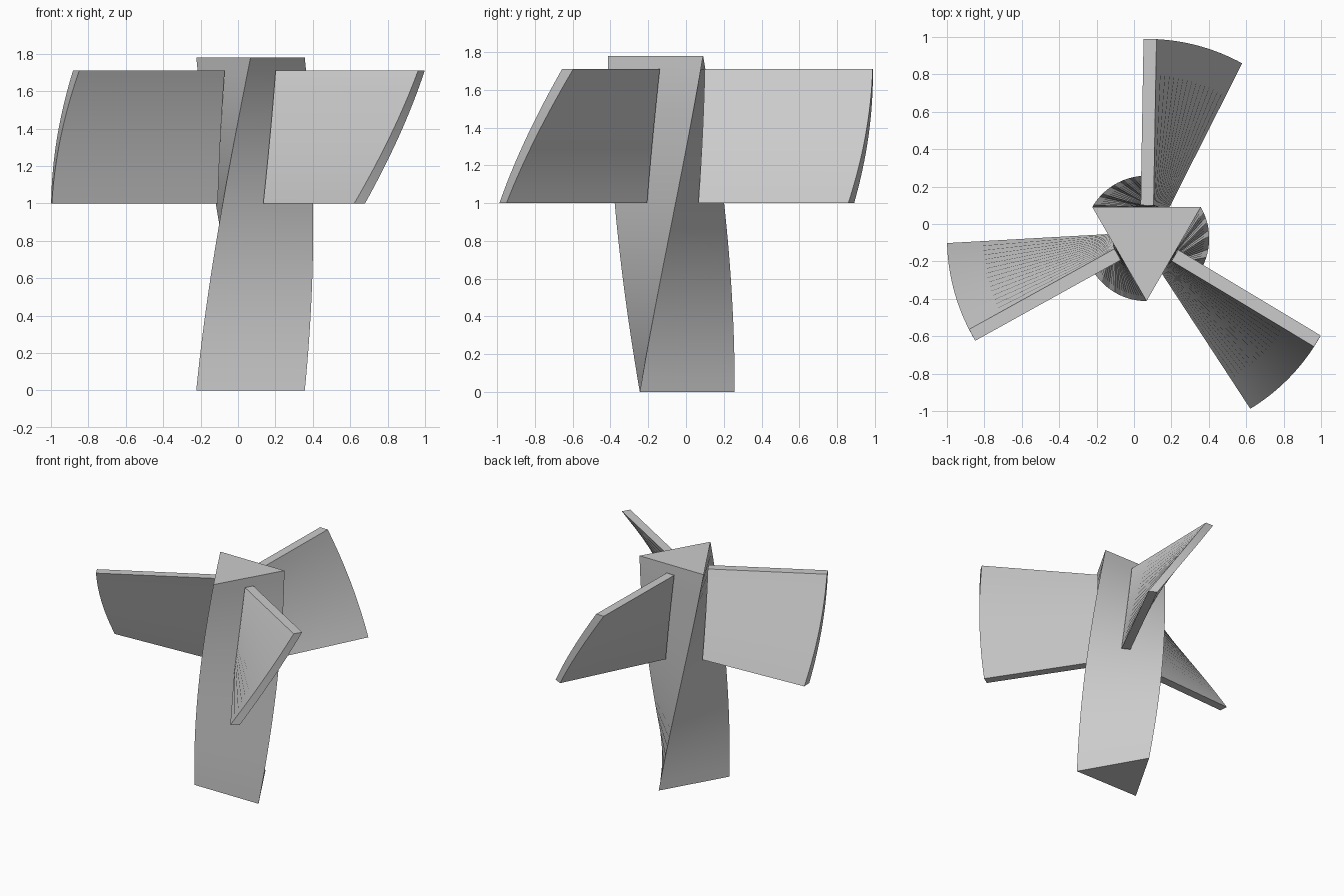
import bpy
import bmesh
from math import cos, sin, radians
from mathutils import Matrix, Vector

if "Cube" in bpy.data.objects:
    bpy.data.objects.remove(bpy.data.objects["Cube"])

AXIS = Vector((0.067, -0.077, 0))   # vertical axis everything twists around
HEIGHT = 1.78

grey = bpy.data.materials.new("light grey")
grey.use_nodes = True
colour = (0.6, 0.6, 0.6, 1)
grey.diffuse_color = colour
grey.node_tree.nodes["Principled BSDF"].inputs["Base Color"].default_value = colour


def twisted_prism(name, profile, z0, z1, angle0, angle1, steps):
    """Extrude a counter-clockwise profile upwards while turning it about the axis."""
    bm = bmesh.new()
    rings = []
    for i in range(steps + 1):
        t = i / steps
        turn = Matrix.Rotation(radians(angle0 + (angle1 - angle0) * t), 3, "Z")
        z = z0 + (z1 - z0) * t
        rings.append([bm.verts.new(AXIS + turn @ Vector((x, y, 0)) + Vector((0, 0, z)))
                      for x, y in profile])
    n = len(profile)
    for low, high in zip(rings, rings[1:]):
        for k in range(n):
            j = (k + 1) % n
            bm.faces.new((low[k], low[j], high[j], high[k]))
    bm.faces.new(rings[0][::-1])
    bm.faces.new(rings[-1])
    mesh = bpy.data.meshes.new(name)
    bm.to_mesh(mesh)
    bm.free()
    mesh.materials.append(grey)
    obj = bpy.data.objects.new(name, mesh)
    bpy.context.collection.objects.link(obj)
    bpy.ops.object.select_all(action="DESELECT")
    obj.select_set(True)
    bpy.context.view_layer.objects.active = obj
    bpy.ops.object.shade_smooth_by_angle(angle=radians(30))
    return obj


# Triangular column, turning a sixth of a revolution from base to top
radius = 0.335
triangle = [(radius * cos(radians(a)), radius * sin(radians(a))) for a in (90, 210, 330)]
twisted_prism("column", triangle, 0, HEIGHT, 0, 60, 24)

# Three radial blades, following the twist near the top of the column
inner, outer, half = 0.177, 1.066, 0.0345
slab = [(inner, -half), (outer, -half), (outer, half), (inner, half)]
for name, base in (("back_blade", 0), ("right_blade", 120), ("left_blade", 240)):
    twisted_prism(name, slab, 1.0, 1.71, base + 63.2, base + 89, 16)
